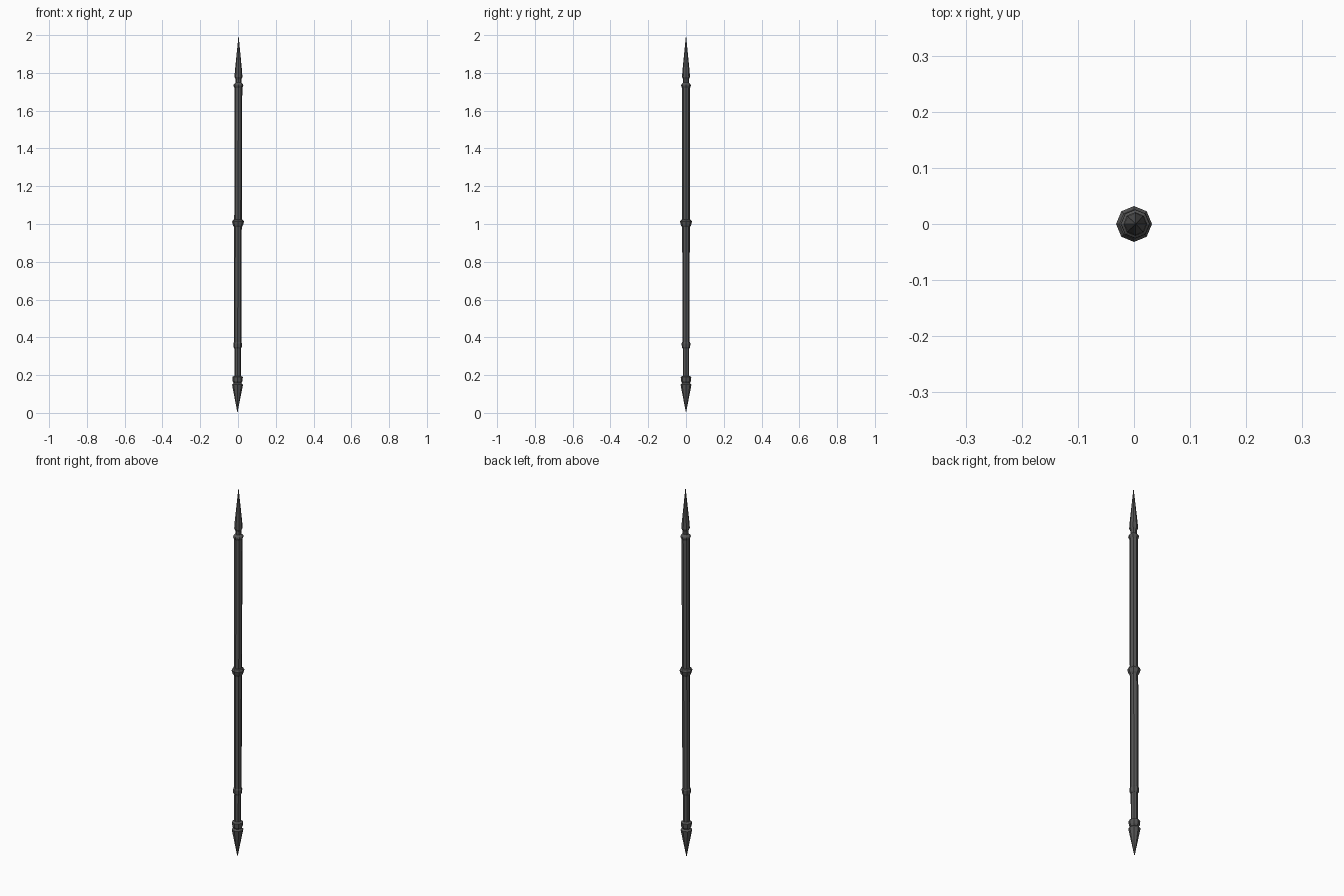
import bpy, bmesh, math

if "Cube" in bpy.data.objects:
    bpy.data.objects.remove(bpy.data.objects["Cube"])

SIDES = 8
LEAN = 0.003  # very slight sideways lean of the whole weapon

mat = bpy.data.materials.new("dark_metal")
mat.diffuse_color = (0.09, 0.09, 0.09, 1)
mat.use_nodes = True
mat.node_tree.nodes["Principled BSDF"].inputs["Base Color"].default_value = mat.diffuse_color


def lathe(name, profile):
    """Closed eight-sided solid from (radius, z) points, bottom to top."""
    bm = bmesh.new()
    rings = []
    for r, z in profile:
        cx = LEAN * (z - 1)
        if r == 0:
            rings.append([bm.verts.new((cx, 0, z))])
        else:
            rings.append([bm.verts.new((cx + r * math.cos(a), r * math.sin(a), z))
                          for a in (2 * math.pi * i / SIDES for i in range(SIDES))])
    for lo, hi in zip(rings, rings[1:]):
        for i in range(SIDES):
            j = (i + 1) % SIDES
            quad = [lo[i % len(lo)], lo[j % len(lo)], hi[j % len(hi)], hi[i % len(hi)]]
            bm.faces.new(list(dict.fromkeys(quad)))
    for ring in (rings[0], rings[-1]):
        if len(ring) > 1:
            bm.faces.new(ring)
    bmesh.ops.recalc_face_normals(bm, faces=bm.faces)
    mesh = bpy.data.meshes.new(name)
    bm.to_mesh(mesh)
    bm.free()
    mesh.materials.append(mat)
    ob = bpy.data.objects.new(name, mesh)
    bpy.context.collection.objects.link(ob)


# Butt spike with its collar
lathe("butt_spike", [(0, 0), (0.029, 0.15), (0.02, 0.158)])
lathe("butt_collar", [(0.02, 0.157), (0.026, 0.168), (0.028, 0.19), (0.017, 0.196)])

# Shaft, thinner below the lower band
lathe("lower_shaft", [(0.017, 0.19), (0.017, 0.345)])
lathe("lower_band", [(0.018, 0.34), (0.022, 0.348), (0.023, 0.368), (0.02, 0.375)])
lathe("main_shaft", [(0.0195, 0.37), (0.0205, 1.73)])

# Grip ring at the middle
lathe("middle_ring", [(0.02, 0.983), (0.026, 0.992), (0.032, 1.012), (0.026, 1.022), (0.02, 1.024)])

# Top collar, neck and spearhead
lathe("top_collar", [(0.02, 1.718), (0.026, 1.732), (0.025, 1.738), (0.015, 1.748)])
lathe("neck", [(0.015, 1.745), (0.015, 1.772)])
lathe("spearhead", [(0.015, 1.765), (0.021, 1.778), (0.019, 1.81), (0, 2.0)])
